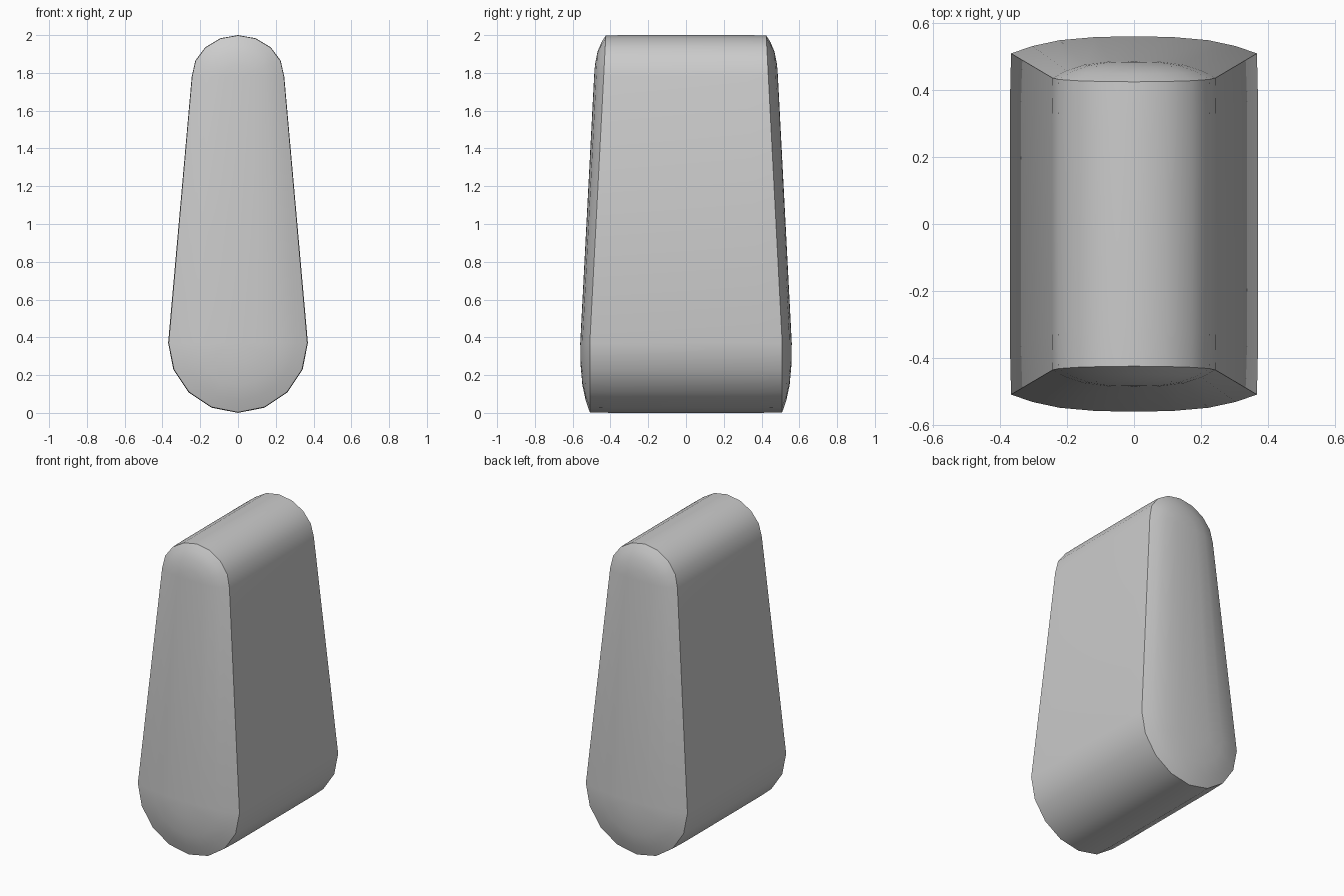
import bpy, bmesh, math

cube = bpy.data.objects.get("Cube")
if cube:
    bpy.data.objects.remove(cube, do_unlink=True)

LOW, HIGH = 0.37, 1.78      # heights of the lower and upper arc centres
STEPS = 8                   # segments in each rounded end


def outline():
    """Teardrop loop as (x offset, z offset, arc centre height)."""
    loop = []
    for centre, rx, rz, start in ((LOW, 0.37, 0.37, math.pi), (HIGH, 0.245, 0.22, 0)):
        for i in range(STEPS + 1):
            a = start + math.pi * i / STEPS
            loop.append((rx * math.cos(a), rz * math.sin(a), centre))
    return loop


def cap_depth(z, u):
    """Half depth of the domed ends: tapers upward, falls off to the rim."""
    return 0.56 - 0.052 * max(z - LOW, 0) - 0.052 * u ** 3


def add_ring(bm, loop, u, side, depth_scale=1.0):
    ring = []
    for dx, dz, centre in loop:
        z = centre + dz * u
        ring.append(bm.verts.new((dx * u, side * depth_scale * cap_depth(z, u), z)))
    return ring


# Rounded tapering body: domed front, straight wall, domed back
bm = bmesh.new()
loop = outline()
dome = (0.0, 0.3, 0.6, 0.82, 0.992)
rings = [add_ring(bm, loop, u, -1) for u in dome]
rings += [add_ring(bm, loop, 1.0, s, 0.75) for s in (-1, 1)]
rings += [add_ring(bm, loop, u, 1) for u in reversed(dome)]
for a, b in zip(rings, rings[1:]):
    for i in range(len(loop)):
        j = (i + 1) % len(loop)
        bm.faces.new((a[i], a[j], b[j], b[i]))
bmesh.ops.remove_doubles(bm, verts=bm.verts, dist=0.0005)
bmesh.ops.recalc_face_normals(bm, faces=bm.faces)

mesh = bpy.data.meshes.new("rounded_body")
bm.to_mesh(mesh)
bm.free()
body = bpy.data.objects.new("rounded_body", mesh)
bpy.context.collection.objects.link(body)

# Plain grey finish
grey = bpy.data.materials.new("plain_grey")
grey.use_nodes = True
colour = (0.6, 0.6, 0.6, 1)
grey.diffuse_color = colour
grey.node_tree.nodes["Principled BSDF"].inputs["Base Color"].default_value = colour
mesh.materials.append(grey)

# Smooth surfaces with a crisp rim
bpy.ops.object.select_all(action="DESELECT")
body.select_set(True)
bpy.context.view_layer.objects.active = body
bpy.ops.object.shade_smooth_by_angle(angle=math.radians(40))
